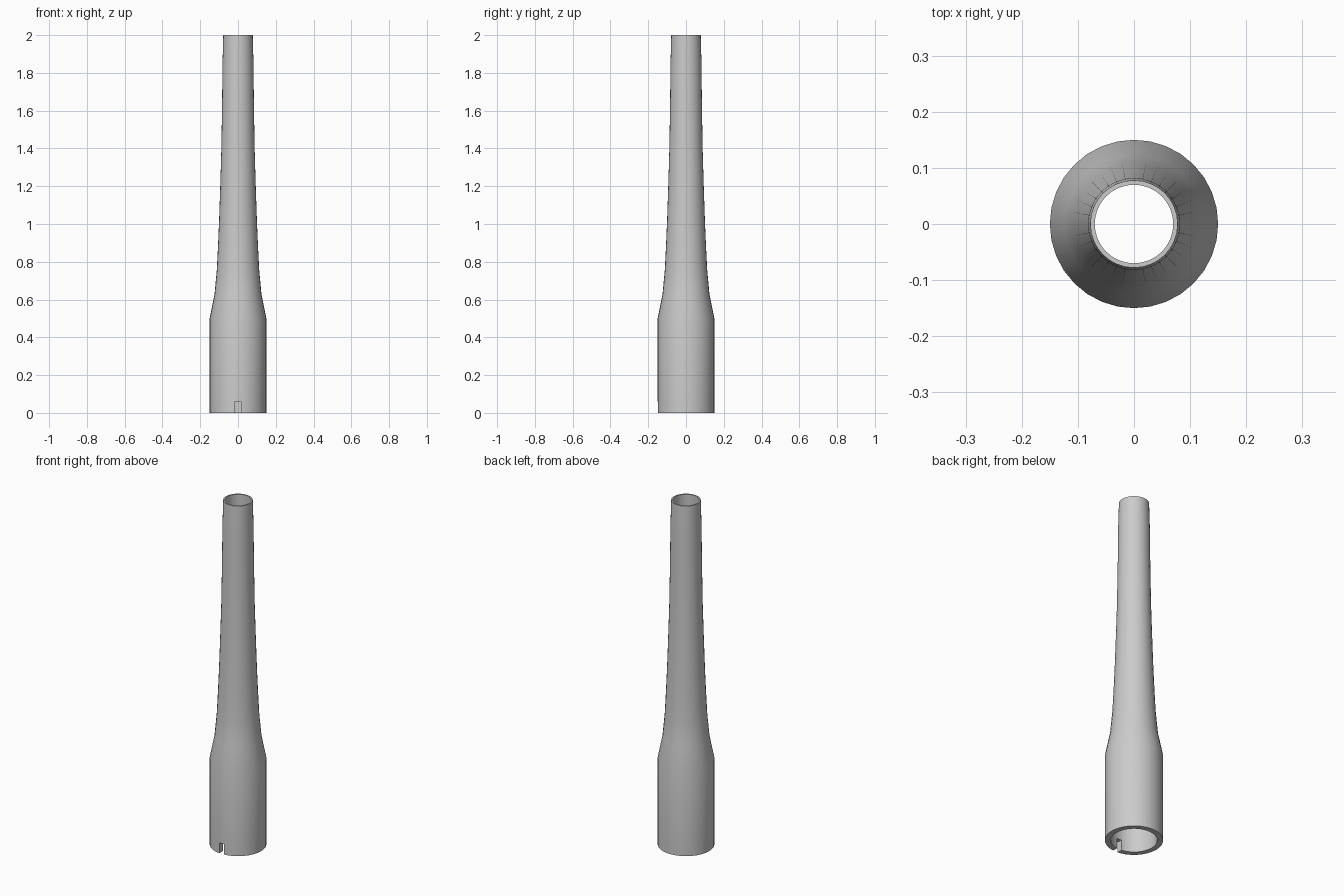
import bpy, bmesh, math

if "Cube" in bpy.data.objects:
    bpy.data.objects.remove(bpy.data.objects["Cube"])

N = 32
# wall profile (radius, z): outside going up, then inside going down
outer = [(.15, 0), (.15, .05), (.15, .5), (.124, .63), (.112, .76), (.106, .88),
         (.10, 1.02), (.094, 1.2), (.088, 1.4), (.084, 1.65), (.082, 1.85), (.078, 2)]
inner = [(.07, 2), (.073, 1.85), (.075, 1.65), (.078, 1.4), (.084, 1.2), (.09, 1.02),
         (.096, .88), (.10, .76), (.11, .63), (.12, .5), (.12, .05), (.12, 0)]
profile = outer + inner

# hollow tapered sleeve
bm = bmesh.new()
rings = [[bm.verts.new((r * math.cos(2 * math.pi * i / N), r * math.sin(2 * math.pi * i / N), z))
          for i in range(N)] for r, z in profile]
for a, b in zip(rings, rings[1:] + rings[:1]):
    for i in range(N):
        j = (i + 1) % N
        bm.faces.new((a[i], a[j], b[j], b[i]))
bmesh.ops.recalc_face_normals(bm, faces=bm.faces)
me = bpy.data.meshes.new("sleeve")
bm.to_mesh(me)
bm.free()
sleeve = bpy.data.objects.new("sleeve", me)
bpy.context.collection.objects.link(sleeve)

# alignment slot at the front of the lower rim
bpy.ops.mesh.primitive_cube_add(size=1, location=(0, -.14, .02))
cutter = bpy.context.object
cutter.name = "slot_cutter"
cutter.scale = (.03, .1, .08)
cutter.hide_render = True
cutter.hide_set(True)
mod = sleeve.modifiers.new("slot", 'BOOLEAN')
mod.object = cutter
mod.operation = 'DIFFERENCE'
mod.solver = 'EXACT'

bpy.context.view_layer.objects.active = sleeve
bpy.ops.object.select_all(action='DESELECT')
sleeve.select_set(True)
bpy.ops.object.modifier_apply(modifier="slot")
bpy.data.objects.remove(cutter)
bpy.ops.object.shade_smooth_by_angle(angle=math.radians(35))
